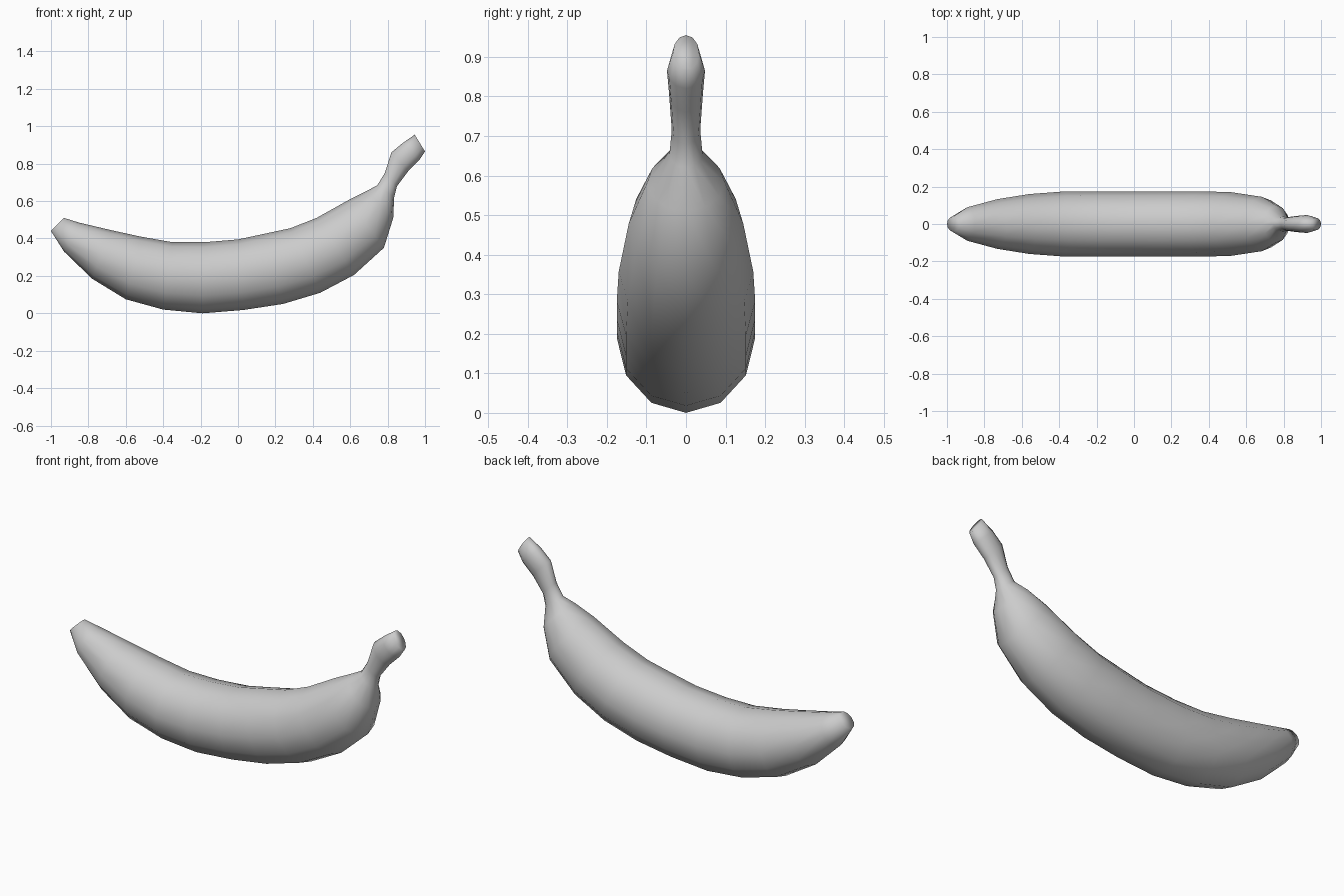
import bpy, bmesh, math
from mathutils import Vector

cube = bpy.data.objects.get("Cube")
if cube:
    bpy.data.objects.remove(cube, do_unlink=True)

# Skin colour
skin = bpy.data.materials.new("plain grey")
skin.use_nodes = True
grey = (0.6, 0.6, 0.6, 1)
skin.diffuse_color = grey
skin.node_tree.nodes["Principled BSDF"].inputs["Base Color"].default_value = grey

SIDES = 12
# Cross-sections from blossom tip to stem: inner x, z, outer x, z, half width
SECTIONS = [
    (-.93, .51, -1, .44, .04), (-.85, .485, -.93, .33, .09),
    (-.68, .445, -.78, .185, .133), (-.52, .41, -.6, .075, .16),
    (-.35, .38, -.4, .02, .174), (-.18, .38, -.19, 0, .175),
    (0, .395, .03, .018, .175), (.14, .425, .24, .05, .175),
    (.28, .455, .44, .11, .175), (.42, .51, .62, .205, .17),
    (.59, .605, .78, .35, .145), (.69, .655, .83, .51, .098),
    (.745, .685, .835, .62, .042), (.785, .75, .85, .68, .036),
    (.82, .86, .91, .76, .043), (.88, .91, .97, .82, .048),
    (.945, .955, 1, .865, .033),
]

# Fruit body with stem, lofted through elliptical rings
bm = bmesh.new()
rings = []
for ix, iz, ox, oz, width in SECTIONS:
    inner, outer = Vector((ix, 0, iz)), Vector((ox, 0, oz))
    centre, half = (inner + outer) / 2, (inner - outer) / 2
    ring = []
    for i in range(SIDES):
        a = math.tau * i / SIDES
        side = Vector((0, width * math.sin(a), 0))
        ring.append(bm.verts.new(centre + half * math.cos(a) + side))
    rings.append(ring)
for a, b in zip(rings, rings[1:]):
    for i in range(SIDES):
        j = (i + 1) % SIDES
        bm.faces.new((a[i], a[j], b[j], b[i]))
bm.faces.new(rings[0])
bm.faces.new(rings[-1])
bmesh.ops.recalc_face_normals(bm, faces=bm.faces)
for face in bm.faces:
    face.smooth = True

mesh = bpy.data.meshes.new("banana")
bm.to_mesh(mesh)
bm.free()
mesh.materials.append(skin)
banana = bpy.data.objects.new("banana", mesh)
bpy.context.collection.objects.link(banana)
